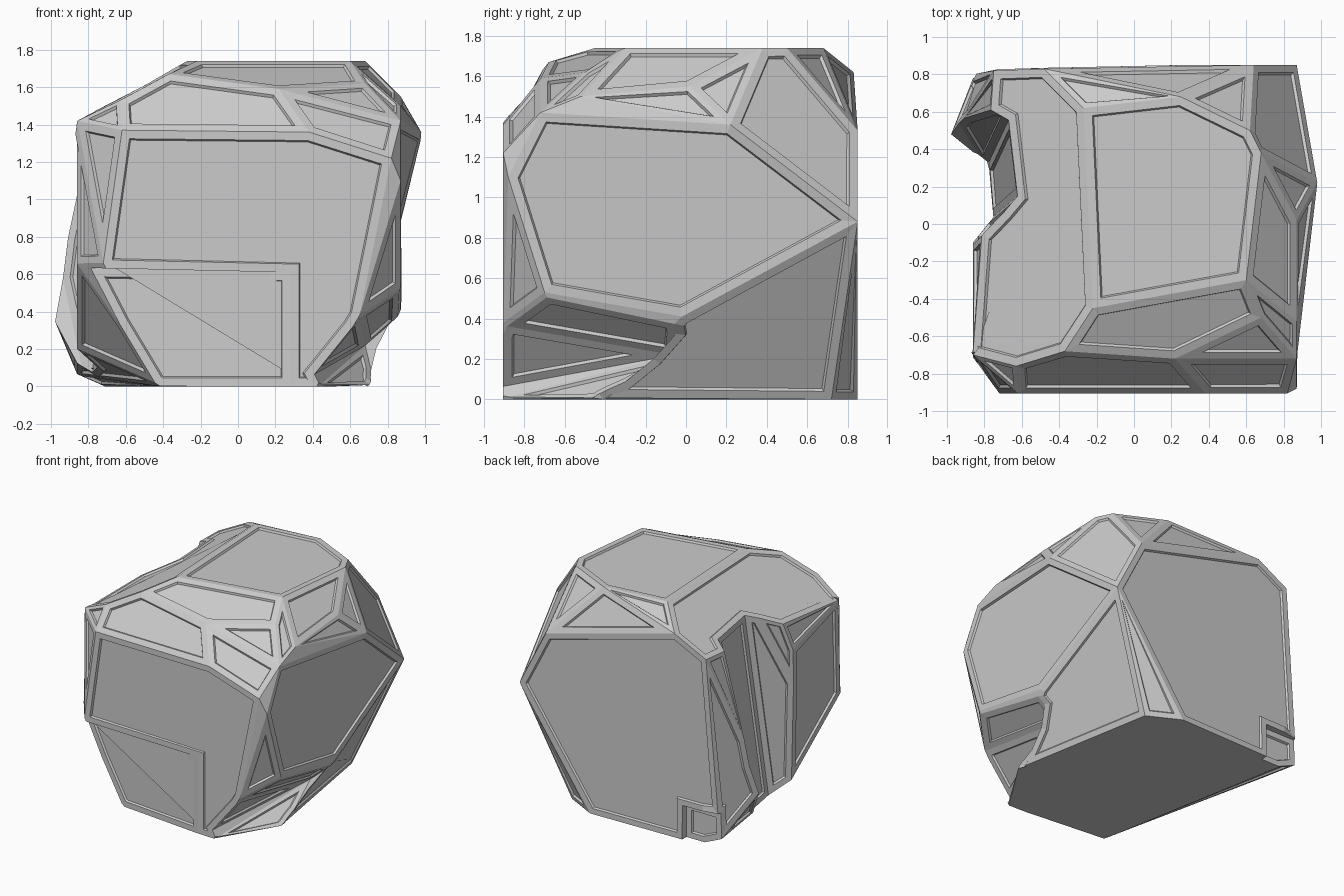
import bpy, bmesh
from math import radians

if "Cube" in bpy.data.objects:
    bpy.data.objects.remove(bpy.data.objects["Cube"])


def hull_mesh(name, points, merge_angle=0):
    """Convex block around the points, near-flat facets merged."""
    bm = bmesh.new()
    for p in points:
        bm.verts.new(p)
    bmesh.ops.convex_hull(bm, input=bm.verts[:])
    bmesh.ops.delete(bm, geom=[v for v in bm.verts if not v.link_faces], context='VERTS')
    bmesh.ops.dissolve_limit(bm, angle_limit=radians(merge_angle + 0.5),
                             verts=bm.verts[:], edges=bm.edges[:])
    bmesh.ops.recalc_face_normals(bm, faces=bm.faces[:])
    mesh = bpy.data.meshes.new(name)
    bm.to_mesh(mesh)
    bm.free()
    obj = bpy.data.objects.new(name, mesh)
    bpy.context.collection.objects.link(obj)
    return obj


def box_points(x0, x1, y0, y1, z0, z1):
    return [(x, y, z) for x in (x0, x1) for y in (y0, y1) for z in (z0, z1)]


def safe_inset(bm, face, thickness, depth=0):
    """Inset one facet; corners that shoot too far are pulled back."""
    centre = face.calc_center_median()
    bmesh.ops.inset_individual(bm, faces=[face], thickness=thickness, depth=depth,
                               use_even_offset=True)
    inner = set(face.verts)
    for v in face.verts:
        for e in v.link_edges:
            outer = e.other_vert(v)
            if outer not in inner and e.calc_length() > 5 * max(thickness, abs(depth)):
                v.co = outer.co.lerp(centre, .15 if depth == 0 else .02)
                break


# Main faceted boulder: corners by region
top = [(x, y, 1.74) for x, y in
       ((-.27, .62), (.25, .68), (.62, .5), (.68, .38), (.6, -.3), (-.22, -.45))]
upper = [(-.37, -.68, 1.67), (.22, -.72, 1.59), (.68, -.5, 1.62), (-.63, -.76, 1.53),
         (.87, -.72, 1.42), (.87, -.52, 1.5), (.87, .02, 1.55),
         (-.86, -.7, 1.42), (-.75, .82, 1.48), (-.48, .83, 1.62)]
front = [(x, -.905, z) for x, z in
         ((-.62, 1.37), (.38, 1.36), (.82, 1.22), (.72, .83), (.65, .38),
          (.42, 0), (-.4, 0), (-.5, .35), (-.72, .66))]
sides = [(.87, -.88, 1.1), (.87, -.7, .53), (.87, -.02, .41), (.98, .22, 1.36),
         (.87, .85, .88), (.64, .85, 1.33), (.05, .91, 1.4),
         (-1, .42, .4), (-.86, -.72, .66), (-.86, -.1, .2), (-.86, .8, .06)]
base = [(.7, -.46, 0), (.5, .72, 0), (.25, .85, 0), (-.72, .83, 0)]
boulder = hull_mesh("boulder", top + upper + front + sides + base, 10)

# Cutters: side gully, flat left side, stepped front, undercut corner, back notch
cutters = [
    hull_mesh("gully_cutter", [
        (-1.2, -.45, 1.8), (-.6, .17, 1.8), (-.65, .6, 1.8), (-1.2, .97, 1.8),
        (-1.01, .42, .41), (-1.2, .42, .41), (-1.2, -.5, -.1), (-.77, .02, -.1),
        (-.79, .3, -.1), (-1.2, .4, -.1)]),
    hull_mesh("left_side_cutter", box_points(-1.2, -.862, -1, 0, -.1, 1.41)),
    hull_mesh("front_step_cutter", [(x, y, z) for x, back, high in
              ((.28, -.895, .61), (-1.1, -.77, .64))
              for y in (-1, back) for z in (-.1, high)]),
    hull_mesh("undercut_cutter", [
        (.4, -.93, .06), (.68, -.06, .22), (.65, -.93, .37), (.9, -.7, .54),
        (.9, -.04, .41), (.73, -.44, .01), (.43, -.93, 0), (.95, -.9, 0)]),
    hull_mesh("back_notch_cutter", box_points(-1, -.55, .78, 1, -.1, .27)),
]
for cutter in cutters:
    cutter.hide_render = True
    mod = boulder.modifiers.new(cutter.name, 'BOOLEAN')
    mod.operation, mod.solver, mod.object = 'DIFFERENCE', 'EXACT', cutter

dg = bpy.context.evaluated_depsgraph_get()
bm = bmesh.new()
bm.from_mesh(boulder.evaluated_get(dg).to_mesh())
boulder.modifiers.clear()
for cutter in cutters:
    bpy.data.objects.remove(cutter)

# Clean up the cut, then give each larger facet a frame and a sunken panel
bmesh.ops.dissolve_degenerate(bm, dist=.02, edges=bm.edges[:])
bmesh.ops.dissolve_limit(bm, angle_limit=radians(3), verts=bm.verts[:], edges=bm.edges[:])
for face in bm.faces[:]:
    room = 2 * face.calc_area() / face.calc_perimeter()
    flat_base = face.normal.z < -.95
    if room < .06 or flat_base:
        continue
    safe_inset(bm, face, min(.045, room * .35))
    safe_inset(bm, face, .008, -.015)
for v in bm.verts:
    v.co.z = max(v.co.z, 0)
bm.to_mesh(boulder.data)
bm.free()
